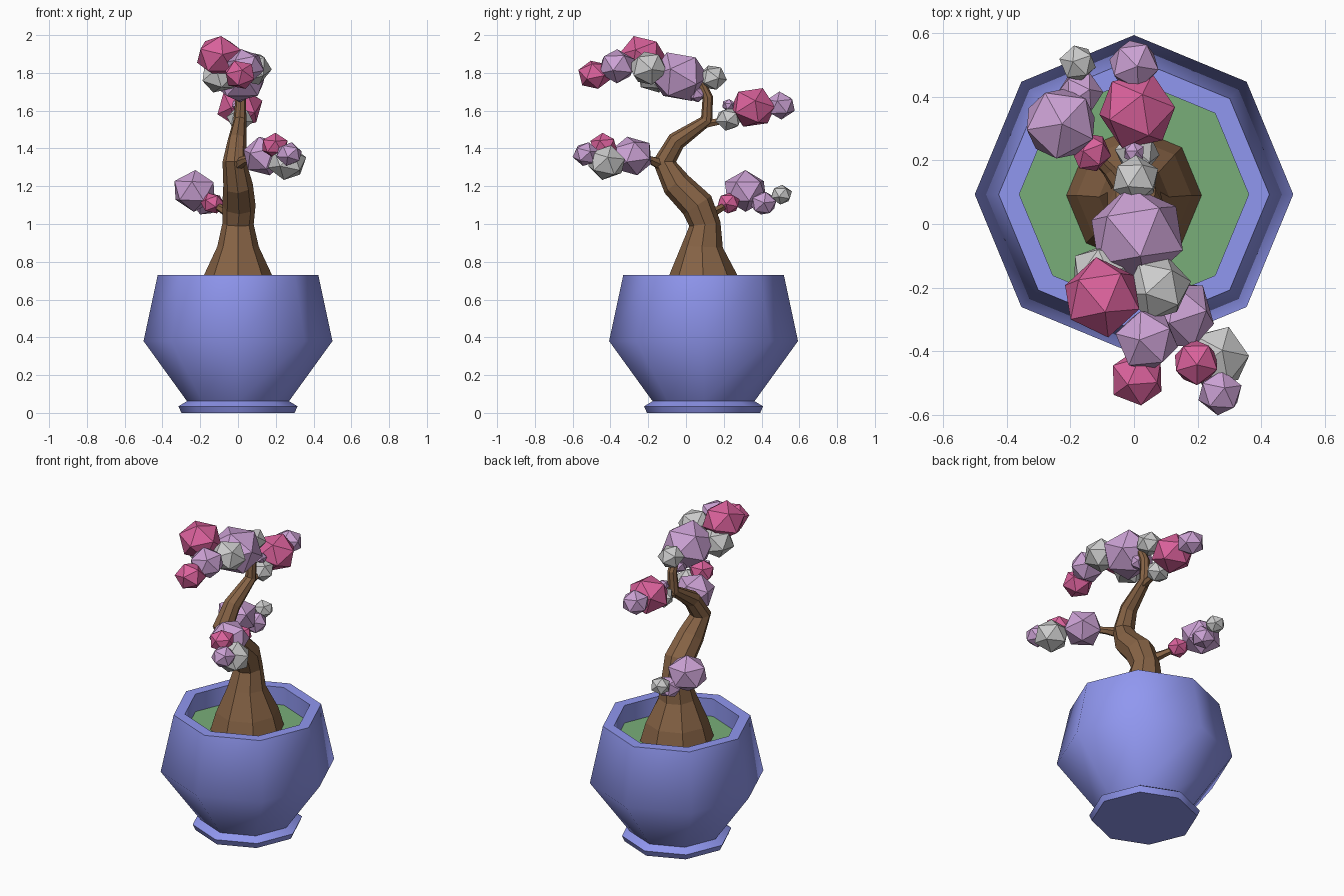
import bpy, bmesh, math, random
from mathutils import Vector, Euler

if "Cube" in bpy.data.objects:
    bpy.data.objects.remove(bpy.data.objects["Cube"])

random.seed(4)


def material(name, rgb):
    m = bpy.data.materials.new(name)
    m.diffuse_color = (*rgb, 1)
    m.use_nodes = True
    m.node_tree.nodes["Principled BSDF"].inputs["Base Color"].default_value = m.diffuse_color
    return m


BLUE = material("glaze", (0.28, 0.31, 0.87))
GREEN = material("moss", (0.19, 0.42, 0.19))
BROWN = material("bark", (0.24, 0.125, 0.06))
PINK = material("pink", (0.70, 0.12, 0.33))
LILAC = material("lilac", (0.60, 0.36, 0.66))
GREY = material("pale_grey", (0.60, 0.60, 0.60))


def finish(bm, name, mat):
    bmesh.ops.recalc_face_normals(bm, faces=bm.faces)
    me = bpy.data.meshes.new(name)
    bm.to_mesh(me)
    bm.free()
    ob = bpy.data.objects.new(name, me)
    bpy.context.collection.objects.link(ob)
    me.materials.append(mat)
    return ob


def loft(name, rings, mat):
    """Skin a list of equal-length point rings and cap both ends."""
    bm = bmesh.new()
    vs = [[bm.verts.new(p) for p in ring] for ring in rings]
    n = len(vs[0])
    for a, b in zip(vs, vs[1:]):
        for i in range(n):
            j = (i + 1) % n
            bm.faces.new((a[i], a[j], b[j], b[i]))
    bm.faces.new(vs[0])
    bm.faces.new(vs[-1])
    return finish(bm, name, mat)


def lathe(name, profile, mat, sides=8, cy=0.093):
    return loft(name, [[(r * math.cos(k * math.tau / sides),
                         cy + r * math.sin(k * math.tau / sides), z)
                        for k in range(sides)] for r, z in profile], mat)


def tube(name, path, mat, sides=8):
    """Tapered limb along (x, y, z, radius) points."""
    pts = [Vector(p[:3]) for p in path]
    rings = []
    for i, p in enumerate(pts):
        before = (p - pts[i - 1]).normalized() if i > 0 else Vector()
        after = (pts[i + 1] - p).normalized() if i + 1 < len(pts) else Vector()
        t = (before + after).normalized()
        u = (Vector((1, 0, 0)) - t * t.x).normalized()
        v = t.cross(u)
        rings.append([p + path[i][3] * (u * math.cos(a) + v * math.sin(a))
                      for a in (k * math.tau / sides for k in range(sides))])
    return loft(name, rings, mat)


# Octagonal pot with foot, belly, rim and hollow top
pot = lathe("pot", [(0.30, 0), (0.315, 0.035), (0.27, 0.062), (0.50, 0.38),
                    (0.425, 0.73), (0.36, 0.73), (0.36, 0.59)], BLUE)
bpy.context.view_layer.objects.active = pot
pot.select_set(True)
bpy.ops.object.shade_smooth_by_angle(angle=math.radians(50))

# Soil
lathe("soil", [(0.36, 0.60), (0.36, 0.62)], GREEN)

# Winding trunk and short branches
tube("trunk", [(0, 0.09, 0.61, 0.215), (0, 0.09, 0.73, 0.18),
               (0, 0.085, 0.88, 0.11), (0, 0.10, 1.0, 0.083),
               (0.005, 0.06, 1.10, 0.088), (0, -0.05, 1.21, 0.078),
               (-0.02, -0.115, 1.33, 0.062), (-0.005, -0.05, 1.44, 0.05),
               (0.01, 0.11, 1.55, 0.034), (0.015, 0.115, 1.67, 0.028),
               (0.015, 0.07, 1.77, 0.022)], BROWN)
tube("branch_low", [(-0.02, 0.09, 1.04, 0.035), (-0.08, 0.17, 1.075, 0.022),
                    (-0.20, 0.29, 1.15, 0.012)], BROWN, 6)
tube("branch_mid", [(-0.01, -0.12, 1.31, 0.035), (0.04, -0.19, 1.34, 0.022),
                    (0.15, -0.29, 1.36, 0.012)], BROWN, 6)
tube("branch_high", [(0.01, 0.10, 1.53, 0.025), (0.01, 0.19, 1.545, 0.018),
                     (0.01, 0.33, 1.61, 0.010)], BROWN, 6)

# Blossom clumps: x, y, z, radius, colour
clumps = {
    "crown_blossom": [
        (-0.10, -0.23, 1.888, 0.128, PINK), (0.01, -0.035, 1.78, 0.158, LILAC),
        (0.075, -0.20, 1.825, 0.106, GREY), (0.04, -0.365, 1.835, 0.103, LILAC),
        (0.01, -0.485, 1.79, 0.09, PINK), (0.005, 0.14, 1.775, 0.078, GREY),
        (-0.10, -0.16, 1.785, 0.105, GREY), (0.01, 0.055, 1.69, 0.052, LILAC)],
    "high_blossom": [
        (0.01, 0.355, 1.617, 0.126, PINK), (0, 0.50, 1.627, 0.083, LILAC),
        (0.01, 0.225, 1.555, 0.072, GREY), (0, 0.225, 1.63, 0.036, LILAC)],
    "mid_blossom": [
        (0.14, -0.285, 1.36, 0.12, LILAC), (0.26, -0.42, 1.325, 0.106, GREY),
        (0.195, -0.435, 1.415, 0.076, PINK), (0.27, -0.53, 1.37, 0.073, LILAC)],
    "low_blossom": [
        (-0.135, 0.225, 1.11, 0.065, PINK), (-0.23, 0.315, 1.175, 0.123, LILAC),
        (-0.17, 0.41, 1.11, 0.074, LILAC), (-0.177, 0.505, 1.155, 0.06, GREY)],
}
for name, blobs in clumps.items():
    for x, y, z, r, mat in blobs:
        bm = bmesh.new()
        bmesh.ops.create_icosphere(bm, subdivisions=1, radius=r)
        turn = Euler([random.uniform(-0.4, 0.4), random.uniform(-0.4, 0.4),
                      random.uniform(0, 6)]).to_matrix()
        for v in bm.verts:
            p = turn @ v.co
            v.co = (p.x + x, p.y + y, p.z * 0.9 + z)
        finish(bm, name, mat)
